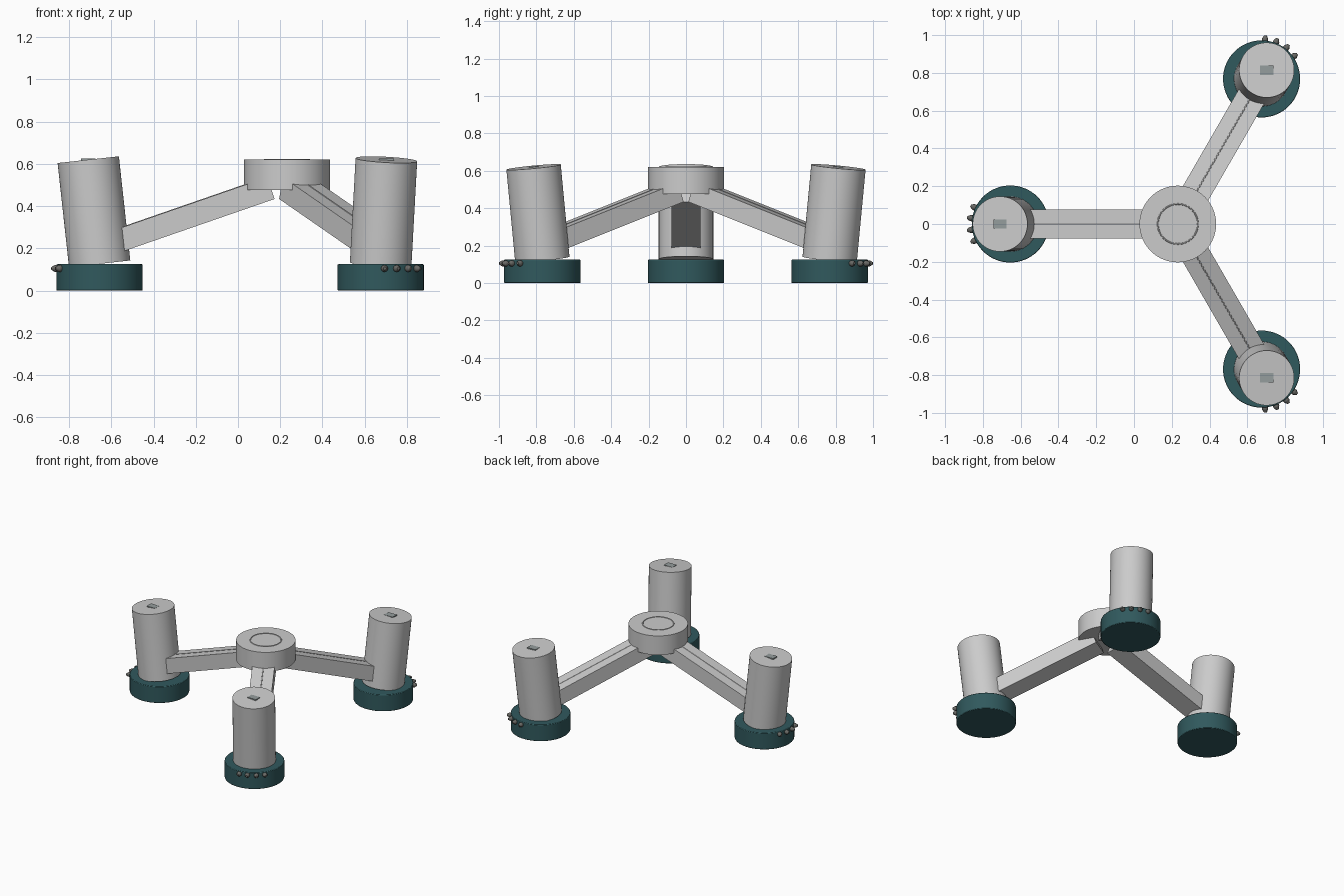
import bpy, math
from mathutils import Vector, Matrix

if "Cube" in bpy.data.objects:
    bpy.data.objects.remove(bpy.data.objects["Cube"])

HUB = Vector((0.232, 0, 0))


def material(name, rgb):
    m = bpy.data.materials.new(name)
    m.diffuse_color = (*rgb, 1)
    m.use_nodes = True
    m.node_tree.nodes["Principled BSDF"].inputs["Base Color"].default_value = m.diffuse_color
    return m


teal = material("teal", (0.03, 0.1, 0.11))
slate = material("slate", (0.3, 0.34, 0.34))
brown = material("dark_grey", (0.14, 0.14, 0.13))


def finish(name, mat=None, smooth=True):
    o = bpy.context.object
    o.name = name
    if mat:
        o.data.materials.append(mat)
    if smooth:
        bpy.ops.object.shade_smooth_by_angle(angle=math.radians(35))
    return o


def rod(name, a, b, r1, r2=None, mat=None, sides=64):
    """Cylinder or cone between two points."""
    a, b = Vector(a), Vector(b)
    d = b - a
    bpy.ops.mesh.primitive_cone_add(vertices=sides, radius1=r1,
                                    radius2=r1 if r2 is None else r2,
                                    depth=d.length)
    o = finish(name, mat)
    o.matrix_world = Matrix.Translation((a + b) / 2) @ d.to_track_quat('Z', 'Y').to_matrix().to_4x4()
    return o


# central hub with a thin raised ring on top
rod("hub", HUB + Vector((0, 0, 0.476)), HUB + Vector((0, 0, 0.62)), 0.203)
bpy.ops.mesh.primitive_torus_add(major_radius=0.106, minor_radius=0.004,
                                 major_segments=64, minor_segments=8,
                                 location=HUB + Vector((0, 0, 0.62)))
finish("hub_ring")

# three identical legs around the hub
for i, deg in enumerate((60, 180, 300)):
    ang = math.radians(deg)
    out = Vector((math.cos(ang), math.sin(ang), 0))

    def at(r, z):
        return HUB + out * r + Vector((0, 0, z))

    # foot pad
    pad = rod(f"foot_pad_{i}", at(0.887, 0), at(0.887, 0.125), 0.204, mat=teal)
    bev = pad.modifiers.new("edge", 'BEVEL')
    bev.width, bev.segments = 0.004, 2

    # leaning canister
    rod(f"canister_{i}", at(0.887, 0.127), at(0.941, 0.62), 0.146)

    # level plate set into the canister top
    bpy.ops.mesh.primitive_cube_add(size=1, location=at(0.941, 0.614))
    plate = finish(f"top_plate_{i}", slate, False)
    plate.scale = (0.07, 0.05, 0.022)

    # sloping arm from hub to canister
    slope = math.radians(19.1)
    inner = at(0.0765, 0.4855)
    length = 0.86
    along = (out * math.cos(slope) - Vector((0, 0, math.sin(slope)))).normalized()
    side = Vector((0, 0, 1)).cross(out)
    up = along.cross(side)
    bpy.ops.mesh.primitive_cube_add(size=1)
    arm = finish(f"arm_{i}", None, False)
    basis = Matrix((along, side, up)).transposed().to_4x4()
    arm.matrix_world = (Matrix.Translation(inner + along * length / 2) @ basis
                        @ Matrix.Diagonal((length, 0.154, 0.109, 1)))

    # thin seam along the arm top
    rod(f"arm_seam_{i}", inner + up * 0.0535, inner + along * 0.8 + up * 0.0535,
        0.004, sides=8)

    # studs on the outer side of the pad
    for j, off in enumerate((-25, -8.5, 8.5, 25)):
        a = ang + math.radians(off)
        d = Vector((math.cos(a), math.sin(a), 0))
        c = at(0.887, 0.105)
        rod(f"stud_{i}_{j}", c + d * 0.19, c + d * 0.215, 0.017, 0.016, brown, 12)
        rod(f"stud_tip_{i}_{j}", c + d * 0.215, c + d * 0.231, 0.016, 0.007, brown, 12)
